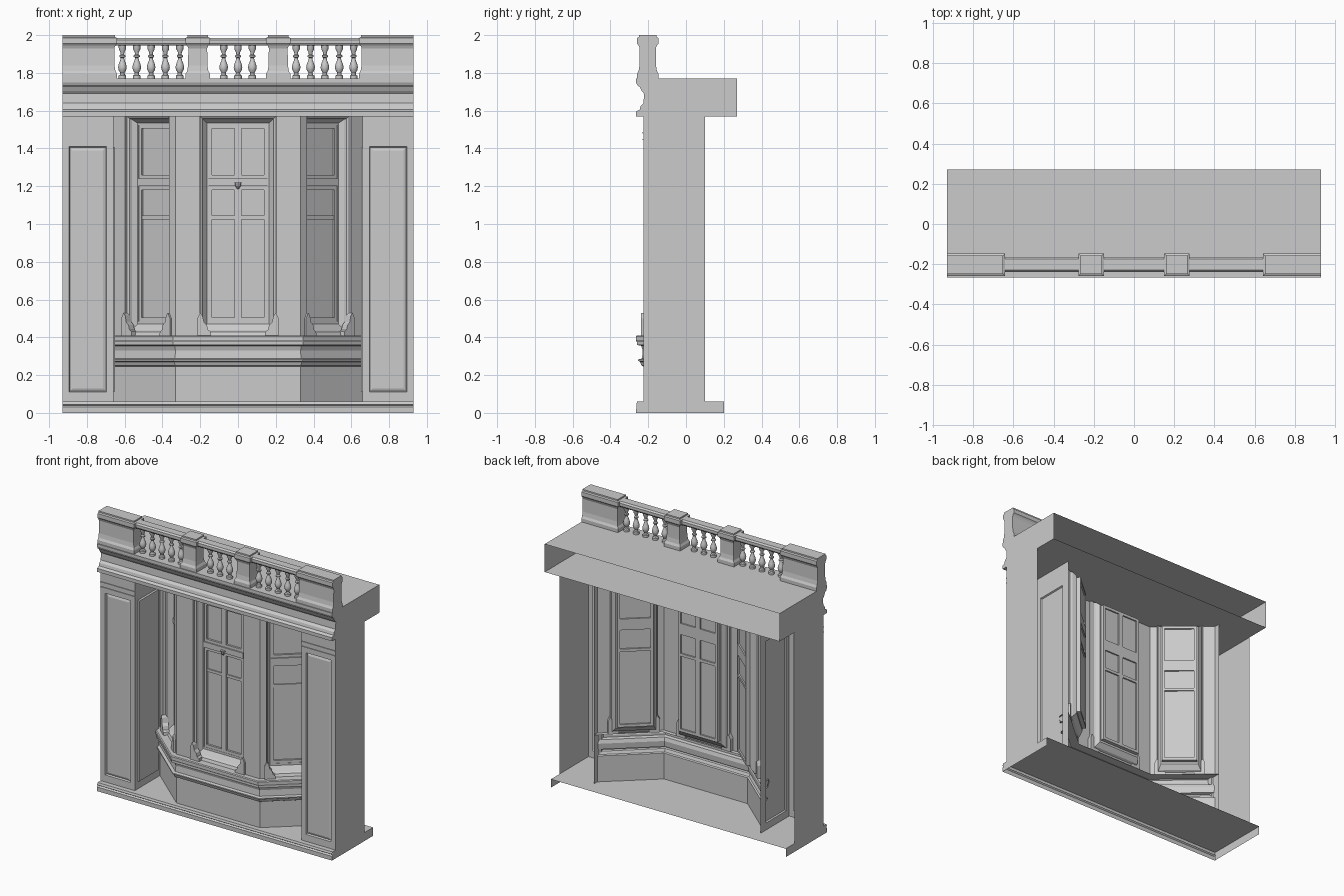
import bpy, bmesh, math
from mathutils import Matrix, Vector

if "Cube" in bpy.data.objects:
    bpy.data.objects.remove(bpy.data.objects["Cube"])

STONE = (0.6, 0.6, 0.6, 1)
stone = bpy.data.materials.new("pale_grey_stone")
stone.use_nodes = True
stone.diffuse_color = STONE
stone.node_tree.nodes["Principled BSDF"].inputs["Base Color"].default_value = STONE

FRONT, REVEAL_X, END_X = -0.225, 0.66, 0.93
SILL, CEILING, FLOOR = 0.41, 1.57, 0.06


def loft(name, rings, closed=True, caps=(True, True), matrix=None, smooth=False):
    """Skin a list of equal point rings, with optional end caps."""
    bm = bmesh.new()
    rows = [[bm.verts.new(p) for p in ring] for ring in rings]
    n = len(rows[0])
    for low, high in zip(rows, rows[1:]):
        for i in range(n if closed else n - 1):
            j = (i + 1) % n
            bm.faces.new((low[i], low[j], high[j], high[i]))
    for row, wanted in ((rows[0], caps[0]), (rows[-1], caps[1])):
        if wanted:
            bm.faces.new(row)
    bmesh.ops.recalc_face_normals(bm, faces=bm.faces)
    mesh = bpy.data.meshes.new(name)
    bm.to_mesh(mesh)
    bm.free()
    mesh.materials.append(stone)
    obj = bpy.data.objects.new(name, mesh)
    bpy.context.collection.objects.link(obj)
    if matrix:
        obj.matrix_world = matrix
    if smooth:
        bpy.ops.object.select_all(action="DESELECT")
        obj.select_set(True)
        bpy.context.view_layer.objects.active = obj
        bpy.ops.object.shade_smooth_by_angle(angle=math.radians(40))
    return obj


def rect(x0, x1, y0, y1, z):
    return [(x0, y0, z), (x1, y0, z), (x1, y1, z), (x0, y1, z)]


def upright(a0, a1, z0, z1, depth):
    return [(a0, depth, z0), (a1, depth, z0), (a1, depth, z1), (a0, depth, z1)]


def box(name, x0, x1, y0, y1, z0, z1, matrix=None):
    return loft(name, [rect(x0, x1, y0, y1, z0), rect(x0, x1, y0, y1, z1)], matrix=matrix)


def sweep(name, path, profile, caps=False):
    """Run an (outward offset, height) profile along a mitred plan path."""
    pts = [Vector(p) for p in path]
    normals = []
    for p, q in zip(pts, pts[1:]):
        d = (q - p).normalized()
        normals.append(Vector((d.y, -d.x)))
    rings = []
    for i, p in enumerate(pts):
        if 0 < i < len(pts) - 1:
            m = (normals[i - 1] + normals[i]).normalized()
        else:
            m = Vector((0, -1))
        m = m / m.dot(normals[min(i, len(normals) - 1)])
        rings.append([(p.x + m.x * o, p.y + m.y * o, z) for o, z in profile])
    return loft(name, rings, closed=False, caps=(caps, caps))


# Plinth and entablature: open at the back
straight = [(-END_X, 0), (END_X, 0)]
sweep("plinth", straight, [(0.265, 0), (0.265, 0.03), (0.255, 0.038), (0.265, 0.045),
                           (0.26, FLOOR), (-0.2, FLOOR)])
for s in (-1, 1):
    loft("plinth_end", [[(s * END_X, y, z) for y, z in
         ((-0.265, 0), (0.2, 0), (0.2, FLOOR), (-0.26, FLOOR))]], caps=(True, False))
sweep("entablature", straight, [
    (-0.27, CEILING), (0.265, CEILING), (0.265, 1.595), (0.245, 1.605), (0.24, 1.625),
    (0.225, 1.64), (0.222, 1.69), (0.235, 1.705), (0.245, 1.725), (0.258, 1.735),
    (0.265, 1.75), (0.265, 1.77), (-0.27, 1.77)], caps=True)

# Side piers with sunk panels on front and reveal
for s in (-1, 1):
    side = "left" if s > 0 else "right"
    x0, x1 = sorted((s * REVEAL_X, s * END_X))
    loft(side + "_pier_front", [
        upright(x0, x1, FLOOR, CEILING, FRONT),
        upright(x0 + 0.035, x1 - 0.035, 0.11, 1.41, FRONT),
        upright(x0 + 0.04, x1 - 0.04, 0.115, 1.405, FRONT + 0.012),
        upright(x0 + 0.055, x1 - 0.055, 0.13, 1.39, FRONT + 0.006)], caps=(False, True))
    for z in (1.445, 1.48):
        box(side + "_pier_band", x0, x1, FRONT - 0.005, FRONT, z, z + 0.006)
    turn = Matrix.Translation((s * REVEAL_X, 0, 0)) @ Matrix.Rotation(math.pi / 2, 4, "Z")
    loft(side + "_pier_reveal", [
        upright(FRONT, 0.1, FLOOR, CEILING, 0),
        upright(FRONT + 0.035, 0.04, 0.11, 1.41, 0),
        upright(FRONT + 0.04, 0.035, 0.115, 1.405, -s * -0.01)],
        caps=(False, True), matrix=turn)
    loft(side + "_pier_outer_side", [[(s * END_X, y, z) for y, z in
         ((FRONT, FLOOR), (0.1, FLOOR), (0.1, CEILING), (FRONT, CEILING))]],
         caps=(True, False))

# Bay base with mouldings and sill
CORNER, BACK = 0.33, 0.06
bay = [(-REVEAL_X, BACK), (-CORNER, FRONT), (CORNER, FRONT), (REVEAL_X, BACK)]
sweep("bay_base", bay, [
    (0, FLOOR), (0, 0.245), (0.01, 0.25), (0.018, 0.27), (0.028, 0.275), (0.028, 0.283),
    (0.008, 0.288), (0.004, 0.33), (0.012, 0.355), (0.035, 0.36), (0.035, 0.375),
    (0.041, 0.385), (0.041, 0.405), (0.035, SILL), (-0.03, SILL)])


def window_bay(name, start, end, opening, sash, panes, depth=0.08):
    """One facet of the bay: wall piers, splayed reveal, glazing and bars."""
    p, q = Vector(start), Vector(end)
    length = (q - p).length
    m = Matrix.Translation((p.x, p.y, 0)) @ Matrix.Rotation(
        math.atan2(q.y - p.y, q.x - p.x), 4, "Z")
    for a0, a1 in ((0, opening[0]), (opening[1], length)):
        loft(name + "_pier", [upright(a0, a1, SILL, CEILING, 0)],
             caps=(True, False), matrix=m)
    outer = (*opening, SILL, CEILING)
    inner = (*sash, 0.485, 1.525)
    steps = ((0, 0), (0, 0.2), (0.25, 0.3), (0.35, 0.5), (0.8, 0.8), (1, 0.8), (1, 1))
    loft(name + "_reveal_and_glass", [
        upright(*(o + (i - o) * f for o, i in zip(outer, inner)), depth * g)
        for f, g in steps], caps=(False, True), matrix=m)

    def bar(part, a0, a1, z0, z1, front=0.014):
        box(name + part, a0, a1, depth - front, depth + 0.01, z0, z1, m)

    a0, a1 = sash
    bottom, top = inner[2:]
    bar("_transom", a0, a1, 1.2, 1.24, 0.022)
    width = (a1 - a0) / panes
    for k in range(panes):
        l, r = a0 + k * width, a0 + (k + 1) * width
        for z0, z1 in ((bottom, 1.2), (1.24, top)):
            for e0, e1 in ((l, l + 0.018), (r - 0.018, r)):
                bar("_stile", e0, e1, z0, z1)
            bar("_bottom_rail", l + 0.018, r - 0.018, z0, z0 + 0.02)
            bar("_top_rail", l + 0.018, r - 0.018, z1 - 0.02, z1)
        bar("_glazing_bar", l + 0.018, r - 0.018, 1.025, 1.045, 0.008)
    # Scrolled foot brackets on each jamb
    foot = ((0, 0.53), (0.012, 0.515), (0.02, 0.48), (0.035, 0.465),
            (0.042, 0.44), (0.055, 0.43), (0.058, SILL), (-0.015, SILL), (-0.015, 0.5))
    for edge, d in ((opening[0], 1), (opening[1], -1)):
        loft(name + "_bracket", [[(edge + d * a, y, z) for a, z in foot]
                                 for y in (-0.012, 0.03)], matrix=m)


MID = CORNER
window_bay("centre_window", bay[1], bay[2], (MID - 0.2, MID + 0.2),
           (MID - 0.155, MID + 0.155), 2)
span = (Vector(bay[3]) - Vector(bay[2])).length
near, far, sash0, sash1 = 0.045, 0.355, 0.08, 0.315
window_bay("left_window", bay[2], bay[3], (near, far), (sash0, sash1), 1)
window_bay("right_window", bay[0], bay[1], (span - far, span - near),
           (span - sash1, span - sash0), 1)
loft("transom_drop", [[(r * math.cos(t * math.tau / 8), FRONT + 0.058 + r * math.sin(t * math.tau / 8), z)
                       for t in range(8)] for r, z in
                      ((0.004, 1.185), (0.014, 1.2), (0.018, 1.22))])

# Parapet posts
post = ((0.014, 1.77), (0.014, 1.795), (0.006, 1.81), (0.001, 1.84), (0, 1.93),
        (0.006, 1.945), (0.014, 1.955), (0.014, 1.985), (0.004, 1.99), (0.004, 2.0))
Y0, Y1 = -0.245, -0.16
for s in (-1, 1):
    loft("parapet_end_post", [rect(*sorted((s * (0.655 - e), s * END_X)), Y0 - e, Y1 + e, z)
                              for e, z in post])
    loft("parapet_middle_post", [rect(s * 0.213 - 0.05 - e, s * 0.213 + 0.05 + e,
                                      Y0 - e, Y1 + e, z) for e, z in post])

# Handrails and turned balusters
turned = ((0.02, 1.77), (0.02, 1.785), (0.013, 1.79), (0.011, 1.8), (0.02, 1.815),
          (0.023, 1.83), (0.019, 1.848), (0.011, 1.868), (0.009, 1.88), (0.016, 1.885),
          (0.016, 1.892), (0.009, 1.898), (0.011, 1.91), (0.019, 1.925), (0.02, 1.95))
for centre, half, count in ((-0.46, 0.2, 5), (0, 0.165, 3), (0.46, 0.2, 5)):
    sections = ((Y0 + 0.012, Y1 - 0.012, 1.945), (Y0 + 0.005, Y1 - 0.005, 1.955),
                (Y0 + 0.005, Y1 - 0.005, 1.975), (Y0 + 0.015, Y1 - 0.015, 1.985))
    loft("handrail", [rect(centre - half, centre + half, a, b, z) for a, b, z in sections])
    for k in range(count):
        x = centre + (k - (count - 1) / 2) * 0.076
        loft("baluster", [[(x + r * math.cos(t * math.tau / 12),
                            (Y0 + Y1) / 2 + r * math.sin(t * math.tau / 12), z)
                           for t in range(12)] for r, z in turned], smooth=True)
